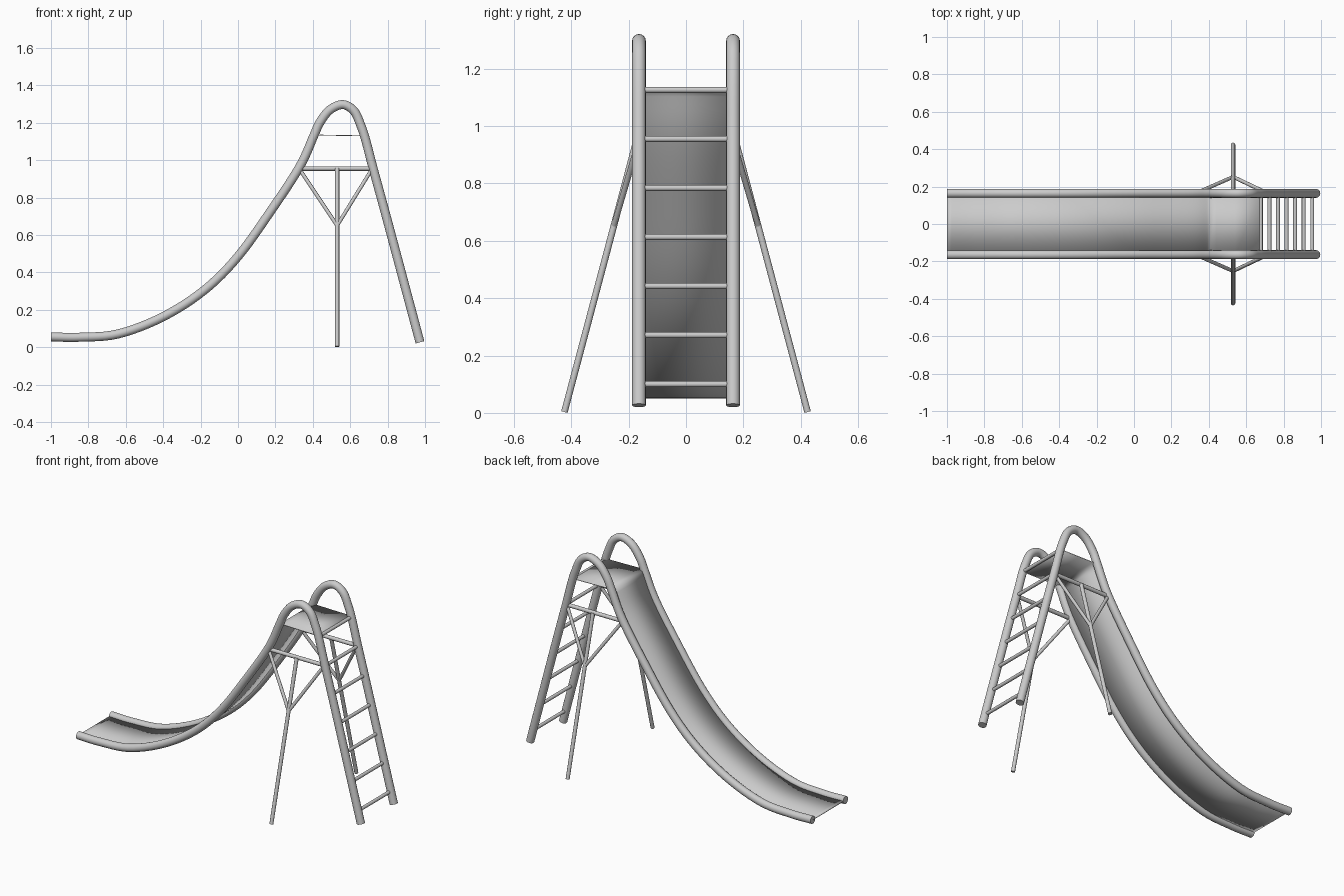
import bpy
from mathutils import Vector

if "Cube" in bpy.data.objects:
    bpy.data.objects.remove(bpy.data.objects["Cube"])

RAIL_Y = 0.164


def spline(pts, steps=6):
    # Catmull-Rom interpolation of an (x, z) path
    p = [Vector(q) for q in pts]
    p = [2 * p[0] - p[1]] + p + [2 * p[-1] - p[-2]]
    out = []
    for i in range(1, len(p) - 2):
        a, b, c, d = p[i - 1:i + 3]
        for k in range(steps):
            t = k / steps
            out.append(0.5 * (2 * b + (c - a) * t + (2 * a - 5 * b + 4 * c - d) * t * t
                              + (3 * b - a - 3 * c + d) * t ** 3))
    return out + [p[-2]]


def tube(name, pts, r, sides=4):
    cu = bpy.data.curves.new(name, 'CURVE')
    cu.dimensions = '3D'
    cu.bevel_depth = r
    cu.bevel_resolution = sides
    cu.use_fill_caps = True
    s = cu.splines.new('POLY')
    s.points.add(len(pts) - 1)
    for sp, q in zip(s.points, pts):
        sp.co = (*q, 1)
    s.use_smooth = True
    ob = bpy.data.objects.new(name, cu)
    bpy.context.collection.objects.link(ob)
    return ob


# Side profile: run-out, slide, hoop over the platform, ladder leg
slide_path = [(-1, .055), (-.85, .053), (-.64, .071), (-.4, .163), (-.18, .305),
              (0, .485), (.18, .735), (.33, .965), (.405, 1.13)]
hoop_path = [(.437, 1.2), (.49, 1.268), (.56, 1.297), (.62, 1.263), (.655, 1.19), (.682, 1.11)]
ladder_path = [(.72, .965), (.80, .672), (.973, .026)]
rail = spline(slide_path + hoop_path + ladder_path)

for side, s in (("left", -1), ("right", 1)):
    y = s * RAIL_Y
    tube(f"{side}_rail", [(q.x, y, q.y) for q in rail], 0.024, 6)
    # Splayed support: top bar, leg and two braces
    tube(f"{side}_support_bar", [(.322, y, .955), (.722, y, .955)], 0.012)
    tube(f"{side}_support_leg", [(.53, s * .424, .003), (.53, s * .171, .955)], 0.0115)
    for n, x in (("front", .33), ("back", .715)):
        tube(f"{side}_{n}_brace", [(x, y, .95), (.53, s * .252, .65)], 0.010)

# Ladder rungs
for i in range(7):
    z = 0.10 + i * 0.171
    x = .973 - (z - .026) * .268
    tube(f"rung_{i + 1}", [(x, -RAIL_Y, z), (x, RAIL_Y, z)], 0.0105)

# Slide bed running smoothly into the platform
bed = spline(slide_path) + [Vector((.44, 1.134)), Vector((.54, 1.132)), Vector((.68, 1.13))]
verts = [(q.x, s * RAIL_Y, q.y) for q in bed for s in (-1, 1)]
faces = [(2 * i, 2 * i + 2, 2 * i + 3, 2 * i + 1) for i in range(len(bed) - 1)]
me = bpy.data.meshes.new("slide_bed")
me.from_pydata(verts, [], faces)
me.shade_smooth()
ob = bpy.data.objects.new("slide_bed", me)
bpy.context.collection.objects.link(ob)
sol = ob.modifiers.new("thickness", 'SOLIDIFY')
sol.thickness = 0.004
sol.offset = 0
